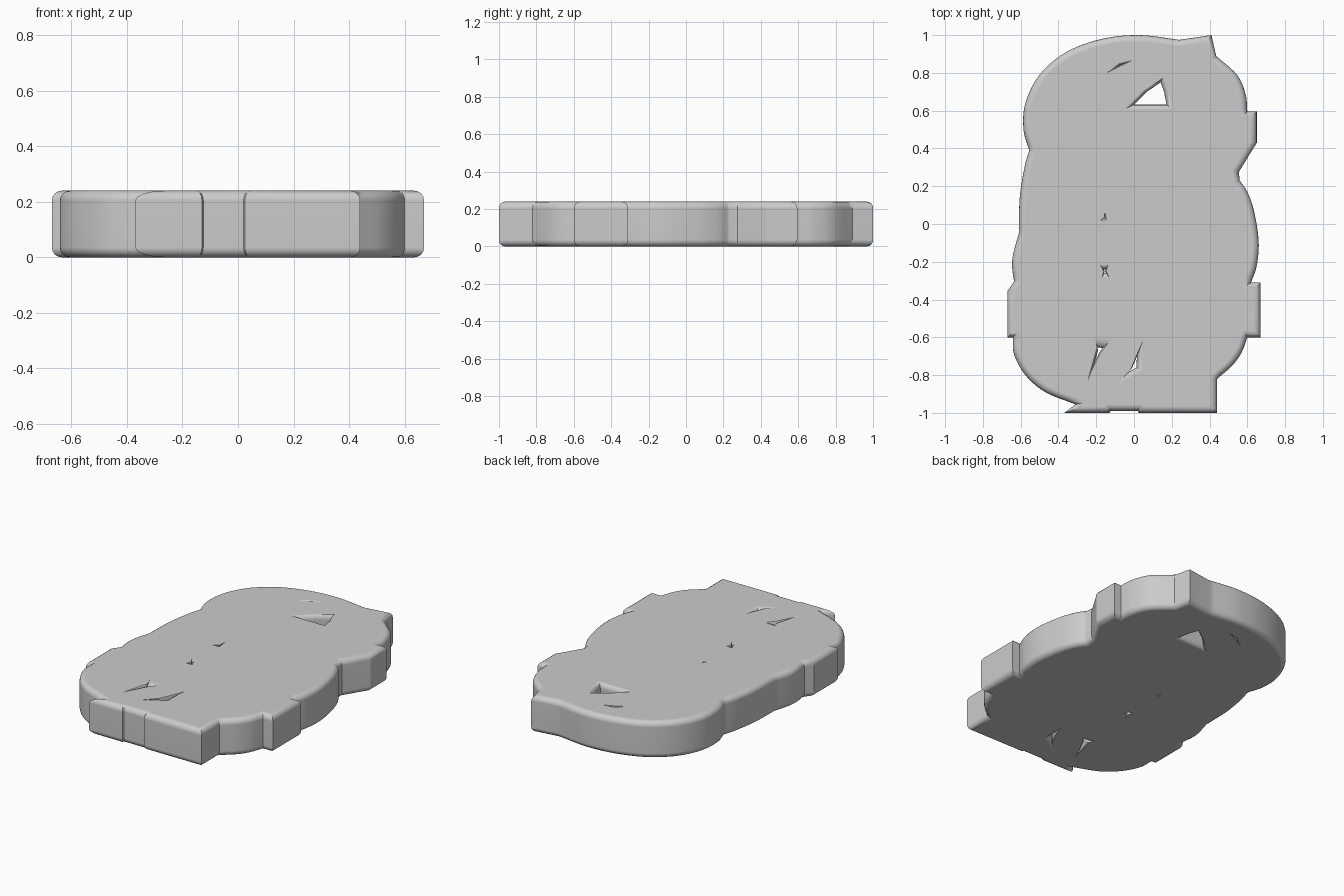
import bpy, bmesh, math
from mathutils import Vector

if "Cube" in bpy.data.objects:
    bpy.data.objects.remove(bpy.data.objects["Cube"])

H, R, STEPS = 0.24, 0.035, 4   # plate thickness, edge rounding, rounding steps

# Outline as runs, counter-clockwise: each run is smooth, runs meet in corners
RUNS = [
    [(.44, -1), (.44, -.82)],
    [(.44, -.82), (.52, -.75), (.57, -.68), (.6, -.6)],
    [(.6, -.6), (.67, -.6)], [(.67, -.6), (.67, -.31)], [(.67, -.31), (.62, -.31)],
    [(.62, -.31), (.65, -.22), (.66, -.09), (.635, .07), (.6, .17), (.56, .23)],
    [(.56, .23), (.555, .275)], [(.555, .275), (.65, .43)],
    [(.65, .43), (.65, .595)], [(.65, .595), (.6, .595)],
    [(.6, .595), (.59, .69), (.545, .79), (.435, .89)],
    [(.435, .89), (.41, 1)], [(.41, 1), (.24, .975)],
    [(.24, .975), (.03, 1), (-.17, .98), (-.36, .91), (-.5, .79),
     (-.575, .64), (-.585, .5), (-.555, .39)],
    [(-.555, .39), (-.58, .3), (-.605, .14), (-.61, -.05)],
    [(-.61, -.05), (-.64, -.16), (-.645, -.23), (-.635, -.305)],
    [(-.635, -.305), (-.67, -.355)], [(-.67, -.355), (-.67, -.6)],
    [(-.67, -.6), (-.64, -.6)],
    [(-.64, -.6), (-.635, -.69), (-.575, -.8), (-.47, -.89), (-.31, -.955)],
    [(-.31, -.955), (-.37, -1)], [(-.37, -1), (-.13, -1)],
    [(-.13, -1), (-.125, -.99)], [(-.125, -.99), (.02, -.99)],
    [(.02, -.99), (.025, -1)], [(.025, -1), (.44, -1)],
]

# Openings: rim points, and size of the narrow middle relative to the rim
HOLES = [
    ([(-.055, .605), (.205, .605), (.185, .71), (.158, .785), (.05, .71)], .66),
    ([(-.145, .8), (-.07, .838), (0, .87), (-.08, .852)], .1),
    ([(-.19, .01), (-.14, .017), (-.152, .08), (-.157, .035)], .2),
    ([(-.17, -.285), (-.13, -.285), (-.147, -.25), (-.138, -.215),
      (-.18, -.215), (-.16, -.25)], .25),
    ([(-.245, -.83), (-.175, -.69), (-.115, -.61), (-.21, -.6), (-.195, -.65)], .3),
    ([(-.09, -.85), (.045, -.775), (.05, -.61), (-.02, -.775)], .35),
]


def smooth_run(pts, n=6):
    """Catmull-Rom through the points, last point left for the next run."""
    if len(pts) == 2:
        return [Vector(pts[0])]
    p = [Vector(q) for q in pts]
    p = [2 * p[0] - p[1]] + p + [2 * p[-1] - p[-2]]
    out = []
    for a, b, c, d in zip(p, p[1:], p[2:], p[3:]):
        for i in range(n):
            t = i / n
            out.append(.5 * (2 * b + (c - a) * t + (2 * a - 5 * b + 4 * c - d) * t ** 2
                             + (3 * b - a - 3 * c + d) * t ** 3))
    return out


def make_object(name, bm):
    bmesh.ops.recalc_face_normals(bm, faces=bm.faces)
    me = bpy.data.meshes.new(name)
    bm.to_mesh(me)
    bm.free()
    ob = bpy.data.objects.new(name, me)
    bpy.context.collection.objects.link(ob)
    return ob


# Plate with rounded top and bottom rims
bm = bmesh.new()
outline = [p for run in RUNS for p in smooth_run(run)]
base = bm.faces.new([bm.verts.new((p.x, p.y, 0)) for p in outline])
ext = bmesh.ops.extrude_face_region(bm, geom=[base], use_keep_orig=True)
bmesh.ops.translate(bm, vec=(0, 0, H),
                    verts=[g for g in ext["geom"] if isinstance(g, bmesh.types.BMVert)])
bmesh.ops.recalc_face_normals(bm, faces=bm.faces)
rims = [e for e in bm.edges if abs(e.verts[0].co.z - e.verts[1].co.z) < 1e-5]
bmesh.ops.bevel(bm, geom=rims, offset=R, offset_type='OFFSET', segments=STEPS,
                profile=.5, affect='EDGES', clamp_overlap=False)
plate = make_object("scalloped_plate", bm)

# Flared cutters, narrow in the middle, for the openings
bm = bmesh.new()
for pts, mid in HOLES:
    centre = sum((Vector(p) for p in pts), Vector((0, 0))) / len(pts)
    low = [(-.02, 1)]
    for i in range(STEPS + 1):
        a = math.pi / 2 * i / STEPS
        low.append((R * (1 - math.cos(a)), 1 - (1 - mid) * math.sin(a)))
    rings = []
    for z, s in low + [(H - z, s) for z, s in reversed(low)]:
        q = [centre + (Vector(p) - centre) * s for p in pts]
        rings.append([bm.verts.new((v.x, v.y, z)) for v in q])
    for a, b in zip(rings, rings[1:]):
        for i in range(len(pts)):
            j = (i + 1) % len(pts)
            bm.faces.new((a[i], a[j], b[j], b[i]))
    bm.faces.new(rings[0][::-1])
    bm.faces.new(rings[-1])
cutter = make_object("opening_cutter", bm)
cutter.hide_render = True

# Cut the openings, then smooth the rounded rims
bpy.context.view_layer.objects.active = plate
plate.select_set(True)
cut = plate.modifiers.new("openings", 'BOOLEAN')
cut.operation, cut.solver, cut.object = 'DIFFERENCE', 'EXACT', cutter
bpy.ops.object.modifier_apply(modifier=cut.name)
bpy.data.objects.remove(cutter)
bpy.ops.object.shade_smooth_by_angle(angle=math.radians(30))
weighted = plate.modifiers.new("flat_caps", 'WEIGHTED_NORMAL')
weighted.keep_sharp = True
